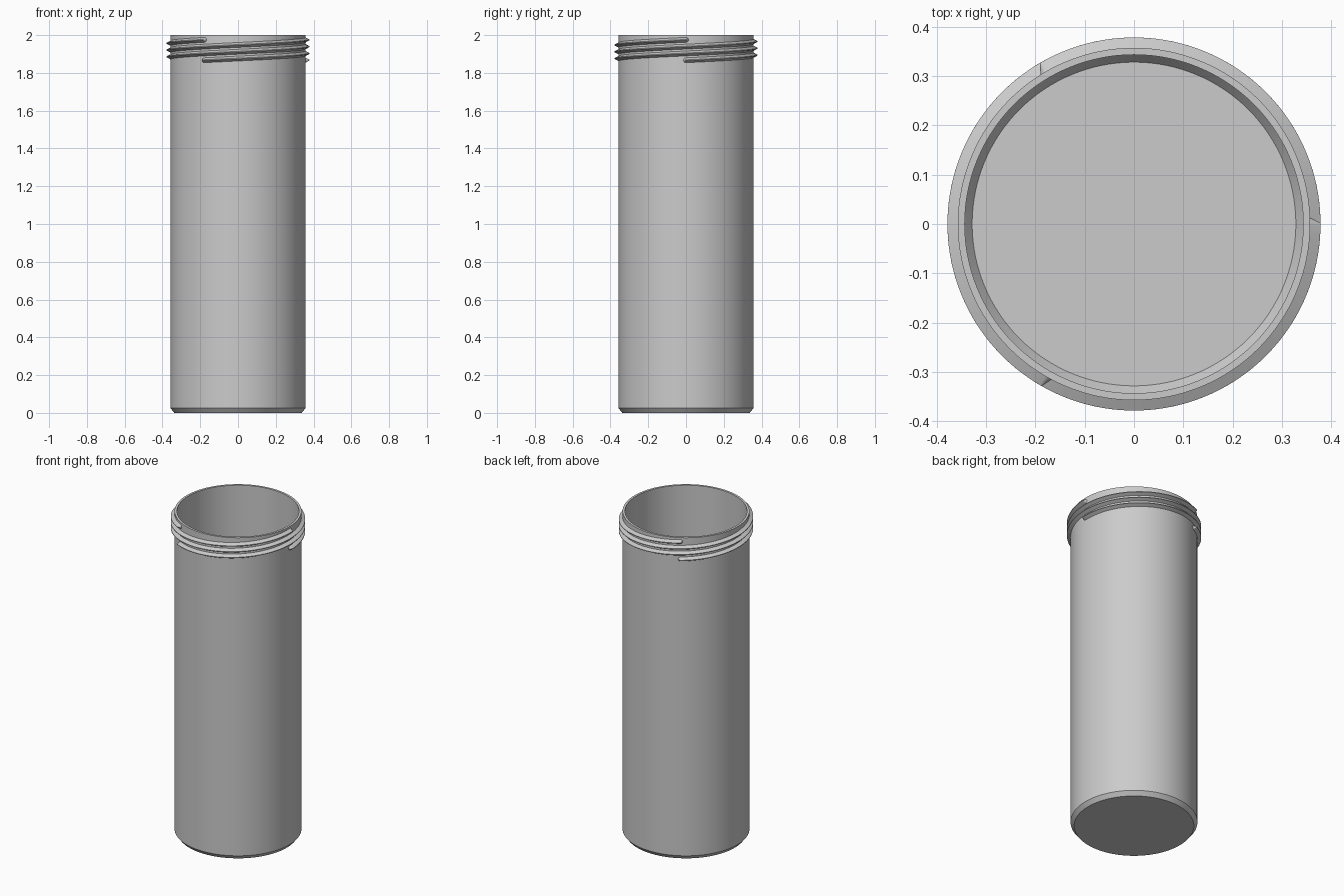
import bpy, bmesh, math
from math import pi, sin, cos

if "Cube" in bpy.data.objects:
    bpy.data.objects.remove(bpy.data.objects["Cube"], do_unlink=True)

grey = bpy.data.materials.new("plain grey")
grey.use_nodes = True
grey.diffuse_color = (0.6, 0.6, 0.6, 1)
grey.node_tree.nodes["Principled BSDF"].inputs["Base Color"].default_value = (0.6, 0.6, 0.6, 1)

SIDES = 128
OUTER, INNER, CREST = 0.357, 0.343, 0.378


def finish(bm, name):
    bmesh.ops.recalc_face_normals(bm, faces=bm.faces)
    mesh = bpy.data.meshes.new(name)
    bm.to_mesh(mesh)
    bm.free()
    mesh.materials.append(grey)
    obj = bpy.data.objects.new(name, mesh)
    bpy.context.collection.objects.link(obj)
    bpy.ops.object.select_all(action='DESELECT')
    obj.select_set(True)
    bpy.context.view_layer.objects.active = obj
    bpy.ops.object.shade_smooth_by_angle(angle=math.radians(25))
    return obj


# Hollow tube body: chamfered base outside and inside, flat rim
profile = [(0.337, 0), (OUTER, 0.025), (OUTER, 2), (INNER, 2), (INNER, 0.034), (0.328, 0.014)]
bm = bmesh.new()
rings = [[bm.verts.new((r * cos(2 * pi * i / SIDES), r * sin(2 * pi * i / SIDES), z))
          for i in range(SIDES)] for r, z in profile]
for low, high in zip(rings, rings[1:]):
    for i in range(SIDES):
        j = (i + 1) % SIDES
        bm.faces.new((low[i], low[j], high[j], high[i]))
bm.faces.new(rings[0])
bm.faces.new(rings[-1])
finish(bm, "tube_body")


# Screw thread: one turn of tapered ridge with rounded conical ends
def thread(name, start, lead=0.108, z0=1.867, base=0.0135, tip=0.002, steps=128, cap=8):
    bm = bmesh.new()

    def pair(t, turn):
        # Base and crest point, offset from the helix centre line in direction turn
        pts = []
        for radius, half in ((OUTER - 0.001, base), (CREST, tip)):
            a = start + 2 * pi * t + half * cos(turn) / OUTER
            pts.append(bm.verts.new((radius * cos(a), radius * sin(a),
                                     z0 + lead * t + half * sin(turn))))
        return pts

    ts = [i / steps for i in range(steps + 1)]
    arc = [pi * k / cap for k in range(1, cap)]
    upper = [pair(t, pi / 2) for t in ts]
    end = [pair(1, pi / 2 - a) for a in arc]
    lower = [pair(t, -pi / 2) for t in ts]
    begin = [pair(0, -pi / 2 - a) for a in arc]
    outline = upper + end + lower[::-1] + begin
    for p, q in zip(outline, outline[1:] + outline[:1]):
        bm.faces.new((p[0], q[0], q[1], p[1]))
    # Narrow crest strip and its rounded ends
    for i in range(steps):
        bm.faces.new((upper[i][1], upper[i + 1][1], lower[i + 1][1], lower[i][1]))
    bm.faces.new([p[1] for p in [upper[-1]] + end + [lower[-1]]])
    bm.faces.new([p[1] for p in [lower[0]] + begin + [upper[0]]])
    finish(bm, name)


for n, label in enumerate(("first", "second", "third")):
    thread(label + "_screw_thread", n * 2 * pi / 3)
